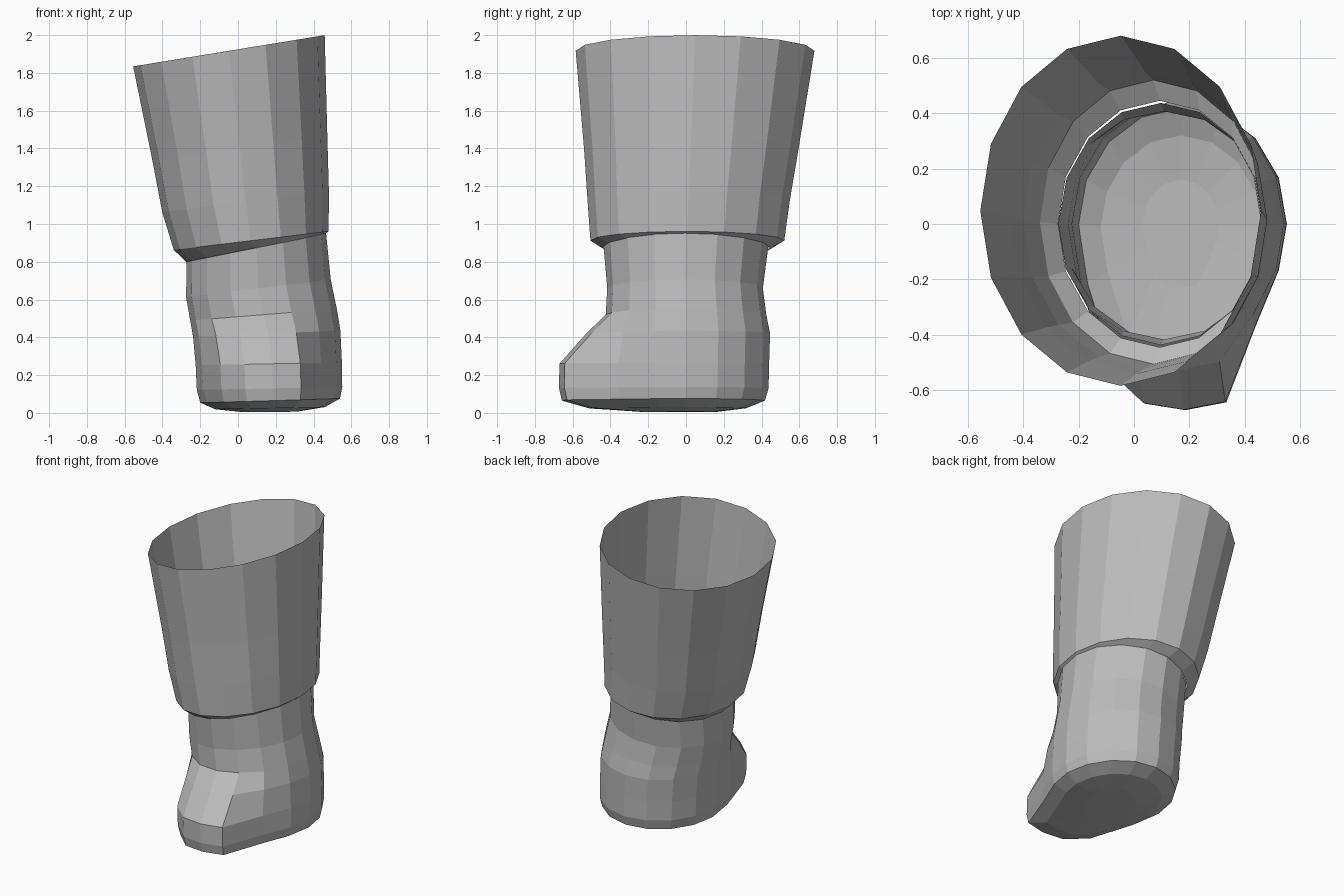
import bpy
import bmesh
from math import cos, sin, pi

SIDES = 16

cube = bpy.data.objects.get("Cube")
if cube:
    bpy.data.objects.remove(cube, do_unlink=True)

grey = bpy.data.materials.new("plain grey")
grey.use_nodes = True
colour = (0.5, 0.5, 0.5, 1)
grey.diffuse_color = colour
grey.node_tree.nodes["Principled BSDF"].inputs["Base Color"].default_value = colour

# Forward push of the toe, by step around the ring (12 is straight ahead)
TOE_PUSH = {9: 0.05, 10: 0.22, 11: 0.245, 12: 0.235, 13: 0.24, 14: 0.05}


def loft(name, rings, closed_bottom=False):
    """Skin tilted elliptical rings, listed from top to bottom."""
    bm = bmesh.new()
    loops = []
    for z, tilt, cx, rx, cy, ry, toe in rings:
        loop = []
        for k in range(SIDES):
            a = 2 * pi * k / SIDES
            push = toe * TOE_PUSH.get(k, 0)
            x = cx + rx * cos(a) + 0.08 * push
            y = cy + ry * sin(a) - push
            loop.append(bm.verts.new((x, y, z + tilt * rx * cos(a))))
        loops.append(loop)
    for upper, lower in zip(loops, loops[1:]):
        for k in range(SIDES):
            n = (k + 1) % SIDES
            bm.faces.new((upper[k], lower[k], lower[n], upper[n]))
    if closed_bottom:
        bm.faces.new(list(reversed(loops[-1])))
    mesh = bpy.data.meshes.new(name)
    bm.to_mesh(mesh)
    bm.free()
    mesh.materials.append(grey)
    obj = bpy.data.objects.new(name, mesh)
    bpy.context.collection.objects.link(obj)
    return obj


# Open flared trouser cuff with a turned-in lower hem
# ring: height, tilt, centre x, radius x, centre y, radius y, toe
loft("trouser_cuff", [
    (1.917, 0.163, -0.048, 0.507, 0.048, 0.632, 0),
    (1.40, 0.14, 0.01, 0.463, 0.028, 0.568, 0),
    (1.12, 0.13, 0.04, 0.441, 0.014, 0.535, 0),
    (0.912, 0.12, 0.07, 0.41, 0.007, 0.513, 0),
    (0.873, 0.20, 0.093, 0.367, 0.0, 0.445, 0),
])

# Hollow boot, from the ankle opening down over the toe to the rounded sole
loft("boot", [
    (0.89, 0.2, 0.097, 0.368, 0.0, 0.437, 0),
    (0.66, 0.12, 0.108, 0.383, -0.005, 0.412, 0),
    (0.52, 0.08, 0.135, 0.388, 0.0, 0.425, 0),
    (0.42, 0.04, 0.152, 0.39, 0.003, 0.442, 0.38),
    (0.26, 0.02, 0.163, 0.387, 0.0, 0.44, 0.98),
    (0.13, 0.02, 0.167, 0.385, 0.0, 0.437, 1),
    (0.065, 0.03, 0.17, 0.37, -0.002, 0.42, 1),
    (0.025, 0.02, 0.17, 0.29, -0.01, 0.33, 0.75),
    (0.005, 0.01, 0.17, 0.14, 0.0, 0.16, 0.3),
], closed_bottom=True)
